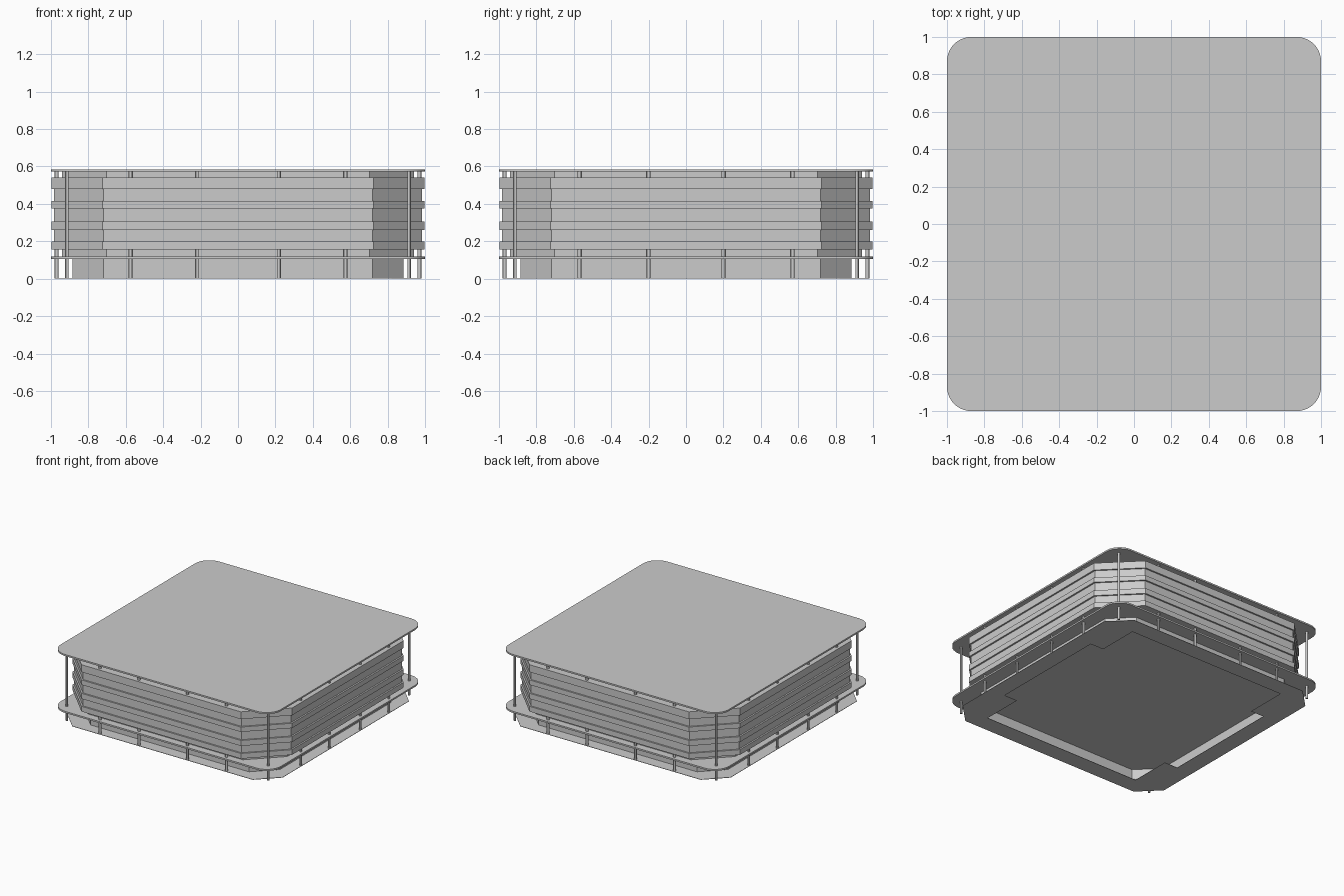
import bpy
from math import cos, sin, pi

cube = bpy.data.objects.get("Cube")
if cube:
    bpy.data.objects.remove(cube, do_unlink=True)

grey = bpy.data.materials.new("plain grey")
grey.use_nodes = True
grey.diffuse_color = (0.6, 0.6, 0.6, 1)
grey.node_tree.nodes["Principled BSDF"].inputs["Base Color"].default_value = (0.6, 0.6, 0.6, 1)


def octagon(half, flat):
    """Square with cut corners; flat is half the length of each straight side."""
    quarter = [(half, -flat), (half, flat)]
    pts = []
    for _ in range(4):
        pts += quarter
        quarter = [(-y, x) for x, y in quarter]
    return pts


def rounded_square(half, radius, steps=10):
    c = half - radius
    pts = []
    for k, (sx, sy) in enumerate([(1, 1), (-1, 1), (-1, -1), (1, -1)]):
        for i in range(steps + 1):
            a = (k + i / steps) * pi / 2
            pts.append((sx * c + radius * cos(a), sy * c + radius * sin(a)))
    return pts


def slab(name, outlines, z0, z1):
    """Flat slab from an outer outline and optional hole outlines."""
    curve = bpy.data.curves.new(name, "CURVE")
    curve.dimensions = "2D"
    curve.fill_mode = "BOTH"
    curve.extrude = (z1 - z0) / 2
    for pts in outlines:
        spline = curve.splines.new("POLY")
        spline.points.add(len(pts) - 1)
        for point, (x, y) in zip(spline.points, pts):
            point.co = (x, y, 0, 1)
        spline.use_cyclic_u = True
    obj = bpy.data.objects.new(name, curve)
    obj.location.z = (z0 + z1) / 2
    bpy.context.collection.objects.link(obj)
    bpy.ops.object.select_all(action="DESELECT")
    obj.select_set(True)
    bpy.context.view_layer.objects.active = obj
    bpy.ops.object.convert(target="MESH")
    obj = bpy.context.object
    obj.data.materials.clear()
    obj.data.materials.append(grey)
    for face in obj.data.polygons:
        face.use_smooth = False
    return obj


def post(name, x, y):
    bpy.ops.mesh.primitive_cylinder_add(vertices=12, radius=0.01, depth=0.575,
                                        location=(x, y, 0.2875))
    obj = bpy.context.object
    obj.name = name
    obj.data.materials.append(grey)
    bpy.ops.object.shade_smooth_by_angle()


# Floor and roof plates
for name, z in [("floor_plate", 0.105), ("roof_plate", 0.572)]:
    slab(name, [rounded_square(1.0, 0.13)], z, z + 0.013)
    bpy.ops.object.shade_smooth_by_angle()

# Inner core, recessed wall and the projecting bands around it
slab("wall_core", [octagon(0.94, 0.703)], 0.118, 0.572)
slab("wall_recess", [octagon(0.985, 0.72)], 0.16, 0.535)
bands = [(0.155, 0.198), (0.26, 0.305), (0.375, 0.415), (0.48, 0.54)]
for i, (low, high) in enumerate(bands):
    slab(f"wall_band_{i + 1}", [octagon(0.998, 0.724)], low, high)

# Foundation wall under the floor
slab("foundation_wall", [octagon(0.885, 0.72), octagon(0.877, 0.717)], 0, 0.106)

# Footing ring with a cross-shaped opening
a, b, c = 0.84, 0.72, 0.5
opening = []
arm = [(a, -c), (a, c), (b, c), (b, a)]
for sx, sy in [(1, 1), (-1, 1), (-1, -1), (1, -1)]:
    corner = [(sx * x, sy * y) for x, y in arm[1:]]
    opening += corner if sx * sy > 0 else corner[::-1]
slab("footing_ring", [octagon(0.98, 0.82), opening], 0, 0.003)

# Posts on the four corners and along each side
for sx in (-1, 1):
    for sy in (-1, 1):
        post("corner_post", 0.915 * sx, 0.915 * sy)
        for t in (0.22, 0.575):
            post("front_post" if sy < 0 else "back_post", t * sx, 0.97 * sy)
        for t in (0.2, 0.57):
            post("left_post" if sx > 0 else "right_post", 0.97 * sx, t * sy)
